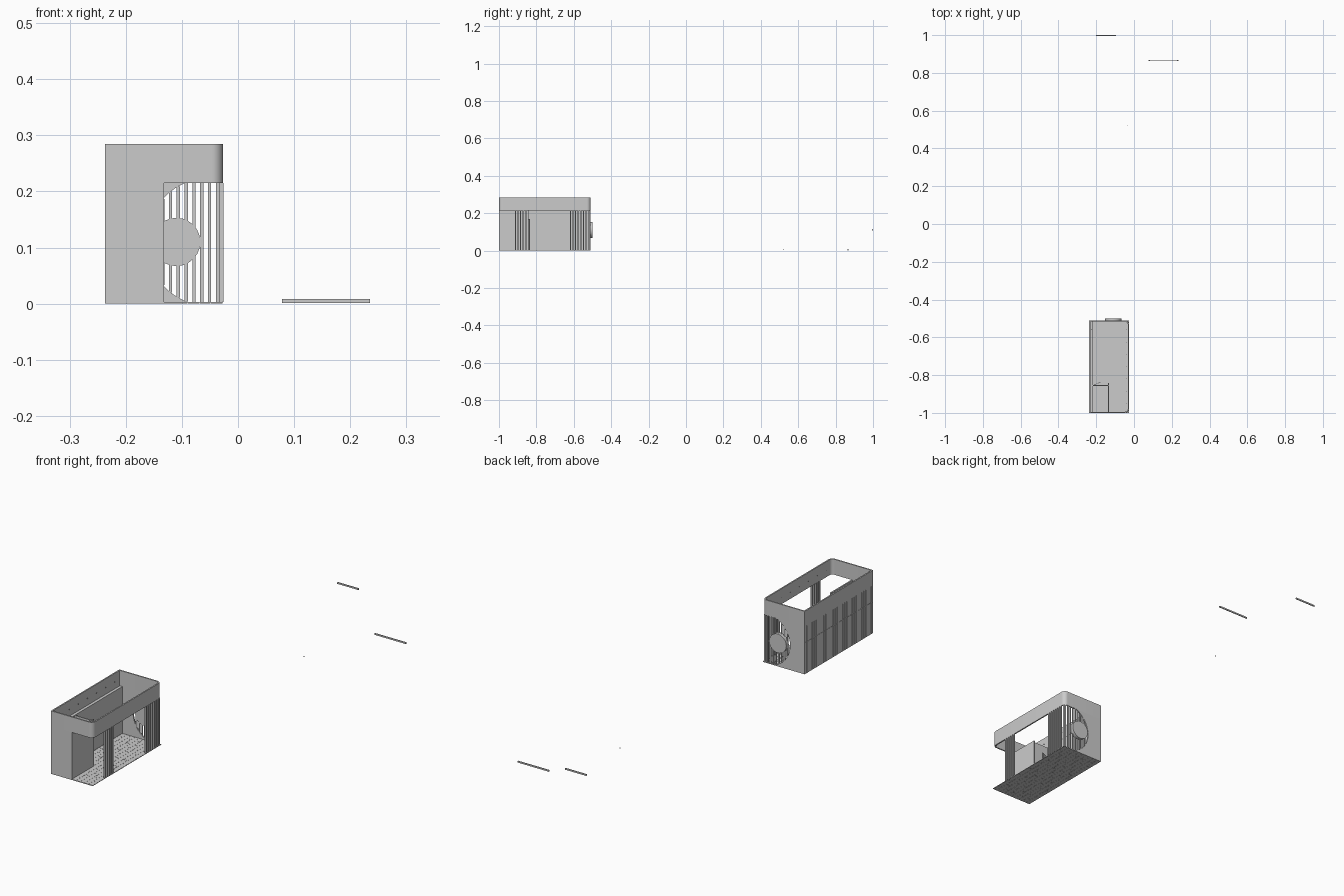
import bpy, bmesh, math
from mathutils import Matrix

if "Cube" in bpy.data.objects:
    bpy.data.objects.remove(bpy.data.objects["Cube"])

X0, X1 = -0.237, -0.027      # left / right
Y0, Y1 = -1.0, -0.51         # front / back
BAND_Z, TOP = 0.215, 0.285
T = 0.006


def finish(name, bm, smooth=False):
    bmesh.ops.recalc_face_normals(bm, faces=bm.faces)
    me = bpy.data.meshes.new(name)
    bm.to_mesh(me)
    bm.free()
    ob = bpy.data.objects.new(name, me)
    bpy.context.collection.objects.link(ob)
    if smooth:
        for o in bpy.context.selected_objects:
            o.select_set(False)
        bpy.context.view_layer.objects.active = ob
        ob.select_set(True)
        bpy.ops.object.shade_smooth_by_angle(angle=math.radians(35))
    return ob


def boxes(name, items):
    """One object from (x0, x1, y0, y1, z0, z1) boxes."""
    bm = bmesh.new()
    for a, b, c, d, e, f in items:
        m = Matrix.Translation(((a + b) / 2, (c + d) / 2, (e + f) / 2))
        bmesh.ops.create_cube(bm, size=1, matrix=m @ Matrix.Diagonal((b - a, d - c, f - e, 1)))
    return finish(name, bm)


def discs(name, places, r, depth, sides, rot=Matrix()):
    bm = bmesh.new()
    for p in places:
        bmesh.ops.create_cone(bm, cap_ends=True, segments=sides, radius1=r, radius2=r,
                              depth=depth, matrix=Matrix.Translation(p) @ rot)
    return finish(name, bm, True)


def arc(cx, cy, r, a0, a1, n):
    return [(cx + r * math.cos(math.radians(a0 + (a1 - a0) * i / n)),
             cy + r * math.sin(math.radians(a0 + (a1 - a0) * i / n))) for i in range(n + 1)]


# Upper band: ring with both right-hand corners rounded
def outline(inset):
    r = 0.02 - inset
    return ([(X0 + inset, Y0 + inset)] + arc(X1 - 0.02, Y0 + 0.02, r, -90, 0, 8)
            + arc(X1 - 0.02, Y1 - 0.02, r, 0, 90, 8) + [(X0 + inset, Y1 - inset)])


bm = bmesh.new()
rings = [[bm.verts.new((x, y, z)) for x, y in outline(i)]
         for i, z in ((0, BAND_Z), (0, TOP), (T, TOP), (T, BAND_Z))]
n = len(rings[0])
for k in range(4):
    a, b = rings[k], rings[(k + 1) % 4]
    for i in range(n):
        j = (i + 1) % n
        bm.faces.new((a[i], a[j], b[j], b[i]))
finish("upper_band", bm, True)

# Floor of staggered planks
planks = []
pw, pl, gap = (X1 - X0) / 10, 0.07, 0.0007
for i in range(10):
    y = Y0 - (pl / 2 if i % 2 else 0)
    while y < Y1 - 1e-6:
        a, b = max(y, Y0), min(y + pl, Y1)
        planks.append((X0 + i * pw, X0 + (i + 1) * pw - gap, a, b - gap, 0, 0.003))
        y += pl
boxes("floor_planks", planks)
boxes("floor_base", [(X0, X1, Y0, Y1, 0.001, 0.0025)])

# Front wall, room partitions and inner left wall
boxes("front_wall", [(X0, -0.132, Y0, Y0 + T, 0, BAND_Z)])
boxes("room_partition", [(-0.138, -0.132, Y0, -0.842, 0.003, BAND_Z),
                         (-0.190, -0.135, -0.858, -0.853, 0.003, BAND_Z),
                         (-0.218, -0.190, -0.858, -0.853, 0.17, BAND_Z)])
boxes("inner_left_wall", [(-0.221, -0.218, Y0 + T, Y1 - T, 0.003, BAND_Z)])
boxes("left_ledge", [(X0 + 0.003, -0.218, Y0 + T, Y1 - T, BAND_Z - 0.003, BAND_Z)])

# Room door standing ajar
door = boxes("room_door", [(0, 0.045, -0.001, 0.001, 0.004, 0.168)])
door.location = (-0.217, -0.855, 0)
door.rotation_euler = (0, 0, math.radians(25))

# Left cladding: two rows of vertical boards over a backing sheet
boxes("left_backing", [(X0 + 0.002, X0 + 0.005, Y0 + 0.001, Y1 - 0.001, 0, BAND_Z + 0.005)])
clad, nb = [], 36
step = (Y1 - Y0) / nb
for i in range(nb):
    for z0, z1 in ((0, 0.142), (0.143, TOP)):
        clad.append((X0, X0 + 0.003, Y0 + i * step, Y0 + (i + 1) * step - 0.002, z0, z1))
boxes("left_cladding", clad)

# Back wall with a large round bite on its right side
CX, CZ, R = -0.050, 0.110, 0.114
a = math.degrees(math.asin((BAND_Z - CZ) / R))
edge = arc(CX, CZ, R, 180 + a, 180 - a, 28)
prof = [(X0, 0), (edge[0][0], 0)] + edge + [(X0, BAND_Z)]
bm = bmesh.new()
face = bm.faces.new([bm.verts.new((x, Y1 - T, z)) for x, z in prof])
ext = bmesh.ops.extrude_face_region(bm, geom=[face])
bmesh.ops.translate(bm, vec=(0, T, 0), verts=[v for v in ext["geom"] if isinstance(v, bmesh.types.BMVert)])
finish("back_wall", bm)

# Vertical slats filling the round opening, clipped to its edge
slats = []
for i in range(8):
    x = -0.148 + 0.0139 * i
    h = math.sqrt(max(R * R - (x - CX) ** 2, 0))
    slats.append((x - 0.003, x + 0.003, Y1 - T, Y1 - 0.001,
                  max(0.003, CZ - h), min(BAND_Z, CZ + h)))
boxes("back_slats", slats)

# Round plate on the back
discs("back_disc", [(-0.110, Y1 + 0.002, 0.110)], 0.043, 0.018, 24, Matrix.Rotation(math.pi / 2, 4, "X"))

# Right side slat groups, plus the corner slat
side = []
for start, count in ((-0.912, 5), (-0.618, 7)):
    for i in range(count):
        y = start + 0.0139 * i
        side.append((X1 - 0.006, X1 + 0.001, y - 0.003, y + 0.003, 0.003, BAND_Z))
side.append((X1 - 0.012, X1 - 0.004, Y1 - 0.012, Y1 - 0.004, 0.003, BAND_Z))
boxes("side_slats", side)

# Small lamps inside the band
lamps = [(x, Y0 + 0.05 + 0.065 * i, 0.25) for x in (X0 + 0.012, X1 - 0.012) for i in range(7)]
discs("small_lamps", lamps, 0.0015, 0.002, 8)

# Loose handle bars and a small knob placed away from the building
for name, xa, xb, y, z in (("long_handle", 0.078, 0.235, 0.866, 0.001),
                           ("short_handle", -0.200, -0.095, 0.9975, 0.107)):
    boxes(name, [(xa, xb, y - 0.0015, y + 0.0025, z, z + 0.007),
                 (xa, xa + 0.008, y - 0.0025, y - 0.0015, z + 0.001, z + 0.006),
                 (xb - 0.008, xb, y - 0.0025, y - 0.0015, z + 0.001, z + 0.006)])
discs("loose_knob", [(-0.033, 0.52, 0.005)], 0.002, 0.004, 12)
